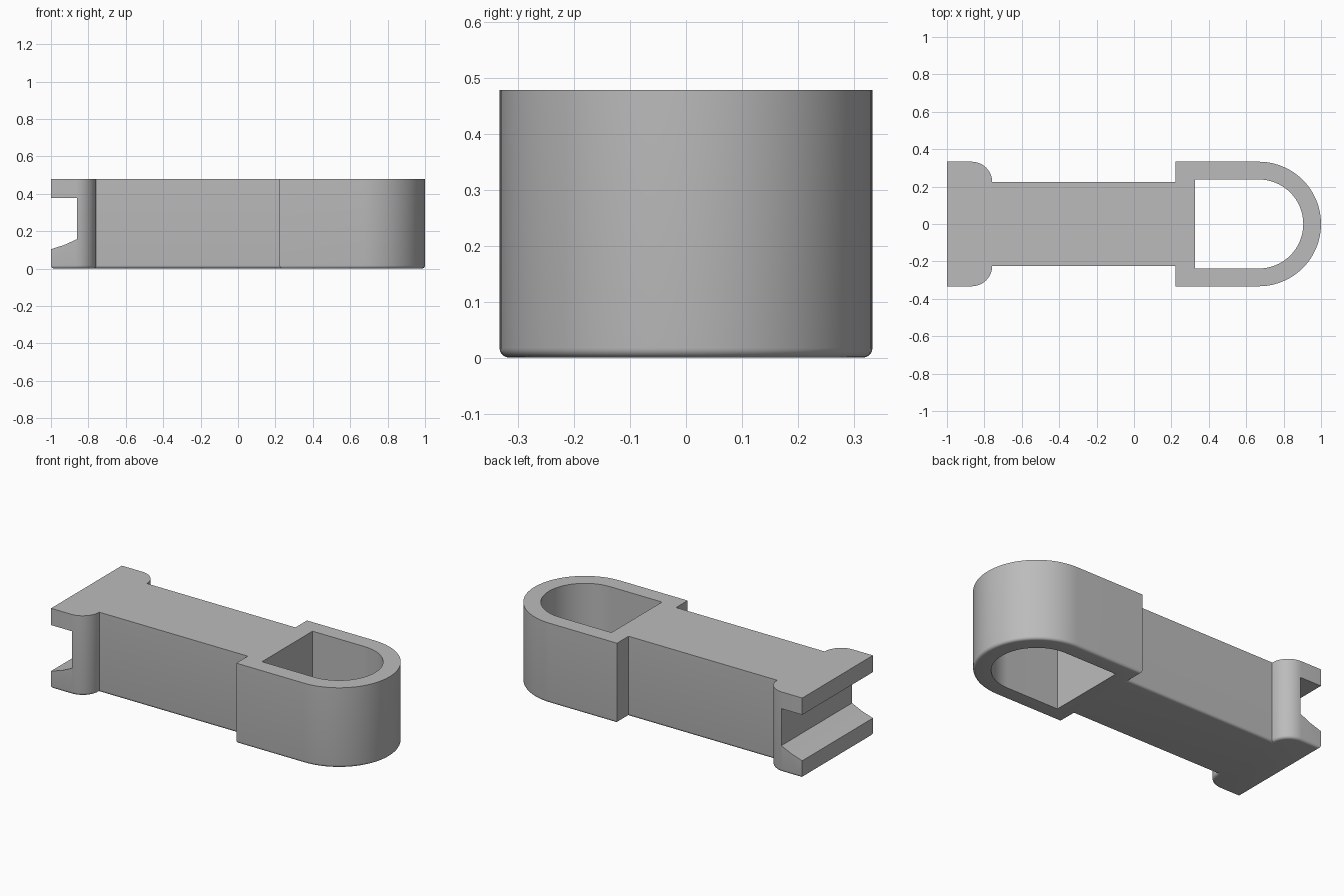
import bpy, bmesh
from math import cos, sin, pi, radians

if "Cube" in bpy.data.objects:
    bpy.data.objects.remove(bpy.data.objects["Cube"])

HEIGHT, HALF, NECK, HEAD_X = 0.478, 0.333, 0.224, 0.667
ROUND = 0.025

grey = bpy.data.materials.new("plain grey")
grey.use_nodes = True
colour = (0.5, 0.5, 0.5, 1)
grey.diffuse_color = colour
grey.node_tree.nodes["Principled BSDF"].inputs["Base Color"].default_value = colour


def arc(cx, cy, r, start, end, steps):
    """Points on an arc, angles in degrees."""
    angles = [radians(start + (end - start) * i / steps) for i in range(steps + 1)]
    return [(cx + r * cos(a), cy + r * sin(a)) for a in angles]


def prism(name, points, place, offset, bevel=0):
    """Extrude a profile; optionally round the rim of its starting face."""
    bm = bmesh.new()
    base = bm.faces.new([bm.verts.new(place(*p)) for p in points])
    rim = list(base.edges)
    top = bmesh.ops.extrude_face_region(bm, geom=[base], use_keep_orig=True)
    moved = [v for v in top["geom"] if isinstance(v, bmesh.types.BMVert)]
    bmesh.ops.translate(bm, verts=moved, vec=offset)
    bmesh.ops.recalc_face_normals(bm, faces=bm.faces)
    if bevel:
        bmesh.ops.bevel(bm, geom=rim, offset=bevel, segments=5, profile=0.5,
                        affect='EDGES', clamp_overlap=True)
    mesh = bpy.data.meshes.new(name)
    bm.to_mesh(mesh)
    bm.free()
    mesh.materials.append(grey)
    obj = bpy.data.objects.new(name, mesh)
    bpy.context.collection.objects.link(obj)
    return obj


# Link body: half outline from the rounded nose to the flared tail, mirrored
half = arc(HEAD_X, 0, HALF, 0, 90, 24)
half += [(0.222, HALF), (0.222, NECK)]
half += arc(-0.867, NECK, HALF - NECK, 0, 90, 10)
half += [(-1, HALF)]
outline = half + [(x, -y) for x, y in reversed(half[1:])]
body = prism("link_body", outline, lambda x, y: (x, y, 0), (0, 0, HEIGHT), ROUND)

# D-shaped opening through the head
opening = arc(HEAD_X, 0, 0.238, -90, 90, 48) + [(0.325, 0.238), (0.325, -0.238)]
hole = prism("head_opening_cutter", opening, lambda x, y: (x, y, -0.1), (0, 0, 1))

# Slot across the tail with a sloping floor
slot_profile = [(-1.1, 0.378), (-0.862, 0.378), (-0.862, 0.157),
                (-0.93, 0.126), (-1, 0.104), (-1.1, 0.074)]
slot = prism("tail_slot_cutter", slot_profile, lambda x, z: (x, -0.5, z), (0, 1, 0))

# Cut both openings and discard the cutters
bpy.ops.object.select_all(action='DESELECT')
body.select_set(True)
bpy.context.view_layer.objects.active = body
for cutter in (hole, slot):
    cutter.hide_render = True
    mod = body.modifiers.new(cutter.name, 'BOOLEAN')
    mod.operation = 'DIFFERENCE'
    mod.solver = 'EXACT'
    mod.object = cutter
    bpy.ops.object.modifier_apply(modifier=mod.name)
    bpy.data.objects.remove(cutter)

bpy.ops.object.shade_smooth_by_angle(angle=radians(30))
